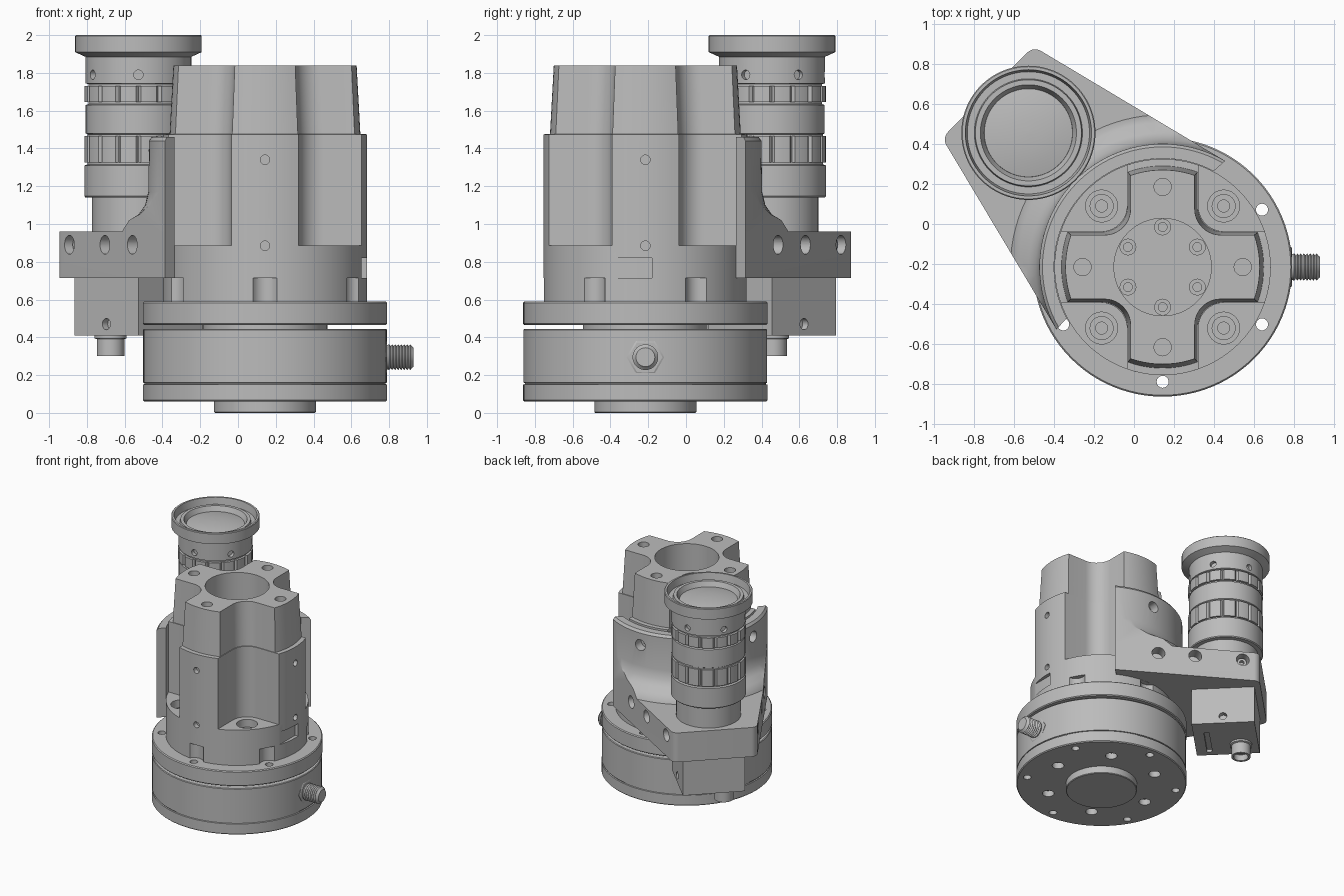
import bpy, bmesh
from math import sin, cos, pi, radians, asin
from mathutils import Vector

cube = bpy.data.objects.get("Cube")
if cube:
    bpy.data.objects.remove(cube, do_unlink=True)

AXIS = Vector((0.143, -0.215, 0))       # centre line of the flange stack
UP = Vector((0, 0, 1))
S = 0.5 ** 0.5
LENS_U = 0.948                          # lens distance along the diagonal
SIXTHS = [radians(30 + 60 * k) for k in range(6)]
QUARTERS = [k * pi / 2 for k in range(4)]

metal = bpy.data.materials.new("machined_grey")
metal.use_nodes = True
metal.diffuse_color = (0.5, 0.5, 0.5, 1)
metal.node_tree.nodes["Principled BSDF"].inputs["Base Color"].default_value = (0.5, 0.5, 0.5, 1)
parts = []


def diag(u, v, z=0.0):
    """Point in the frame whose u axis runs from the column to the lens."""
    return AXIS + Vector((S * (v - u), S * (v + u), z))


def polar(r, a, z=0.0):
    return AXIS + Vector((r * cos(a), r * sin(a), z))


def loft(name, rings, closed=False):
    """Skin matching loops; cap both ends unless the loops close up."""
    bm = bmesh.new()
    rows = [[bm.verts.new(p) for p in ring] for ring in rings]
    n = len(rows[0])
    pairs = list(zip(rows, rows[1:]))
    if closed:
        pairs.append((rows[-1], rows[0]))
    else:
        bm.faces.new(rows[0])
        bm.faces.new(rows[-1])
    for a, b in pairs:
        for i in range(n):
            j = (i + 1) % n
            bm.faces.new((a[i], a[j], b[j], b[i]))
    bmesh.ops.recalc_face_normals(bm, faces=bm.faces)
    mesh = bpy.data.meshes.new(name)
    bm.to_mesh(mesh)
    bm.free()
    mesh.materials.append(metal)
    ob = bpy.data.objects.new(name, mesh)
    bpy.context.collection.objects.link(ob)
    parts.append(ob)
    return ob


def lathe(name, profile, origin=AXIS, axis=UP, n=96, closed=False):
    """Revolve (radius, height) points about an axis."""
    q = Vector(axis).to_track_quat('Z', 'Y')
    return loft(name, [[origin + q @ Vector((r * cos(2 * pi * i / n), r * sin(2 * pi * i / n), h))
                        for i in range(n)] for r, h in profile], closed)


def prism(name, points, z0, z1):
    return loft(name, [[Vector((p.x, p.y, z)) for p in points] for z in (z0, z1)])


def drill(origin, axis, r, h0, h1):
    return lathe("cutter", [(r, h0), (r, h1)], origin, axis, 24)


def combine(ob, tools, operation='DIFFERENCE'):
    for tool in tools:
        mod = ob.modifiers.new("cut", 'BOOLEAN')
        mod.operation, mod.solver, mod.object = operation, 'EXACT', tool
    bpy.context.view_layer.update()
    result = ob.evaluated_get(bpy.context.evaluated_depsgraph_get())
    mesh = bpy.data.meshes.new_from_object(result)
    ob.modifiers.clear()
    ob.data = mesh
    for tool in tools:
        parts.remove(tool)
        bpy.data.objects.remove(tool, do_unlink=True)


# Round base with bolt pattern underneath
lathe("bottom_boss", [(0.265, 0), (0.27, 0.005), (0.27, 0.07)])
base = lathe("base_disc", [(0.64, 0.06), (0.647, 0.067), (0.647, 0.15), (0.638, 0.152), (0.638, 0.158),
                           (0.645, 0.16), (0.645, 0.44), (0.64, 0.445)])
combine(base, [drill(polar(0.573, a), UP, 0.03, 0, 0.6) for a in SIXTHS]
        + [drill(polar(0.43, a + pi / 6), UP, 0.045, 0, 0.11) for a in SIXTHS])
lathe("neck", [(0.33, 0.43), (0.33, 0.48)])
flange = lathe("flange", [(0.64, 0.465), (0.647, 0.472), (0.647, 0.583), (0.64, 0.59)])
combine(flange, [drill(polar(0.573, a), UP, 0.03, 0.4, 0.7) for a in SIXTHS])
spacer = lathe("notched_spacer", [(0.54, 0.585), (0.54, 0.715)])
combine(spacer, [drill(polar(0.573, a), UP, 0.073, 0.5, 0.8) for a in SIXTHS])

# Collar under the column, with recessed diagonal bolts
collar = lathe("column_collar", [(0.54, 0.715), (0.54, 0.885)])
slot = [Vector((x, y, 0)) for x, y in ((0.655, -0.4), (0.75, -0.4), (0.75, -0.18), (0.655, -0.18))]
combine(collar, [drill(polar(0.431, a + pi / 4), UP, 0.08, 0.79, 0.95) for a in QUARTERS]
        + [drill(polar(0.5, a, 0.885), polar(1, a) - AXIS, 0.025, 0, 0.1) for a in QUARTERS]
        + [prism("cutter", slot, 0.7, 0.82)])
for a in QUARTERS:
    lathe("collar_bolt", [(0.06, 0.78), (0.06, 0.83), (0.03, 0.83), (0.03, 0.8)],
          polar(0.431, a + pi / 4), n=24)


# Four-lobed column
def cross(r, w, z, f=0.13, steps=10):
    a = asin(w / r)
    ring = []
    for q in QUARTERS:
        ring += [polar(r, q - a + 2 * a * i / steps, z) for i in range(steps + 1)]
        for i in range(steps + 1):
            t = 1.5 * pi - pi / 2 * i / steps
            x, y = w + f + f * cos(t), w + f + f * sin(t)
            ring.append(AXIS + Vector((x * cos(q) - y * sin(q), x * sin(q) + y * cos(q), z)))
    return ring


column = loft("lobed_column", [cross(0.54, 0.178, 0.885), cross(0.54, 0.178, 1.475),
                               cross(0.505, 0.174, 1.476), cross(0.485, 0.16, 1.84)])
combine(column, [lathe("cutter", [(0.243, 0.9), (0.243, 1.9)])]
        + [drill(polar(0.4, a), UP, 0.043, 1.7, 1.9) for a in QUARTERS]
        + [drill(polar(0.5, a, z), polar(1, a) - AXIS, 0.025, 0, 0.1)
           for a in QUARTERS for z in (0.885, 1.34)])
for a in SIXTHS:
    lathe("bore_bolt", [(0.042, 0.89), (0.042, 0.95), (0.022, 0.95), (0.022, 0.92)], polar(0.2, a), n=20)

# Side connector: hex nut and threaded stud
SIDE = Vector((0.7, AXIS.y, 0.295))
lathe("hex_nut", [(0.1, 0), (0.1, 0.085), (0.09, 0.09)], SIDE, (1, 0, 0), 6)
thread = [(0.06, 0.08)]
for k in range(8):
    thread += [(0.068, 0.1 + k * 0.016), (0.058, 0.108 + k * 0.016)]
lathe("threaded_stud", thread + [(0.05, 0.23)], SIDE, (1, 0, 0), 32)

# Bracket outline: rounded outer corners running tangent to the clamp arc
tangent = radians(75.5)
half = [(1.18 + 0.055 * cos(tangent * i / 8), 0.28 + 0.055 * sin(tangent * i / 8)) for i in range(9)]
half.append((0.615 * cos(tangent), 0.615 * sin(tangent)))
inner = [(0.542 * cos(t), 0.542 * sin(t)) for t in [radians(73 - 146 * i / 48) for i in range(49)]]
outline = [diag(u, v) for u, v in half + inner + [(u, -v) for u, v in reversed(half)]]
bracket = prism("bracket_block", outline, 0.715, 0.96)
holes = []
for side in (-1, 1):
    normal = diag(cos(tangent), side * sin(tangent)) - AXIS
    along = diag(sin(tangent), -side * cos(tangent)) - AXIS
    for s, r in ((0.986, 0.05), (0.62, 0.05), (0.337, 0.05)):
        holes.append(drill(AXIS + along * s + UP * 0.89, normal, r, 0.52, 0.7))
combine(bracket, holes)
for side in (-1, 1):
    normal = diag(cos(tangent), side * sin(tangent)) - AXIS
    along = diag(sin(tangent), -side * cos(tangent)) - AXIS
    lathe("bracket_screw", [(0.036, 0.5), (0.036, 0.58), (0.018, 0.58), (0.018, 0.55)],
          AXIS + along * 0.986 + UP * 0.89, normal, 20)

# Clamp wall sweeping up from the block
wall = prism("clamp_wall", outline, 0.94, 1.5)
sweep = lathe("cutter", [(0.77, 0.9), (0.76, 0.96), (0.72, 1.02), (0.67, 1.05), (0.635, 1.1),
                         (0.618, 1.17), (0.615, 1.44), (0.6, 1.46)])
combine(wall, [sweep], 'INTERSECT')
combine(wall, [drill(polar(0.5, a, 1.34), polar(1, a) - AXIS, 0.045, 0, 0.2) for a in (pi / 2, pi)])

# Camera body under the bracket
body = prism("camera_body", [diag(LENS_U + a * 0.24, b * 0.24)
                             for a, b in ((-1, -1), (1, -1), (1, 1), (-1, 1))], 0.41, 0.73)
combine(body, [drill(diag(LENS_U, 0.2 * s, 0.47), diag(0, s) - AXIS, 0.03, 0, 0.1) for s in (-1, 1)]
        + [prism("cutter", [diag(u, v) for u, v in ((0.79, -0.19), (0.83, -0.19), (0.83, 0.1), (0.79, 0.1))],
                 0.35, 0.43)])
lathe("camera_connector", [(0.085, 0.42), (0.085, 0.395), (0.073, 0.39), (0.073, 0.3), (0.055, 0.3),
                           (0.055, 0.35)], diag(1.056, -0.1), n=32)

# Lens barrel, grip rings and front glass
LENS = diag(LENS_U, 0)
barrel = lathe("lens_barrel", [(0.245, 0.9), (0.245, 1.14), (0.28, 1.14), (0.286, 1.147), (0.286, 1.31),
                               (0.27, 1.315), (0.27, 1.475), (0.279, 1.48), (0.279, 1.63), (0.265, 1.635),
                               (0.265, 1.74), (0.28, 1.745), (0.28, 1.885), (0.335, 1.91), (0.335, 1.995),
                               (0.33, 2.0), (0.315, 2.0), (0.305, 1.94), (0.27, 1.94), (0.265, 1.965),
                               (0.24, 1.965), (0.22, 1.92)], LENS)
combine(barrel, [drill(LENS + UP * 1.79, polar(1, a) - AXIS, 0.025, 0.25, 0.32) for a in SIXTHS])
lathe("front_glass", [(0.225, 1.9), (0.22, 1.925), (0.15, 1.94), (0.07, 1.947), (0.01, 1.949)], LENS)
for z0, z1 in ((1.325, 1.465), (1.645, 1.73)):
    ring = [(0.285 if i % 8 else 0.268, 2 * pi * i / 128) for i in range(128)]
    prism("grip_ring", [LENS + Vector((r * cos(a), r * sin(a), 0)) for r, a in ring], z0, z1)

# Smooth curved surfaces, keep machined edges sharp
bpy.ops.object.select_all(action='DESELECT')
for ob in parts:
    ob.select_set(True)
bpy.context.view_layer.objects.active = parts[0]
bpy.ops.object.shade_smooth_by_angle(angle=radians(30))
